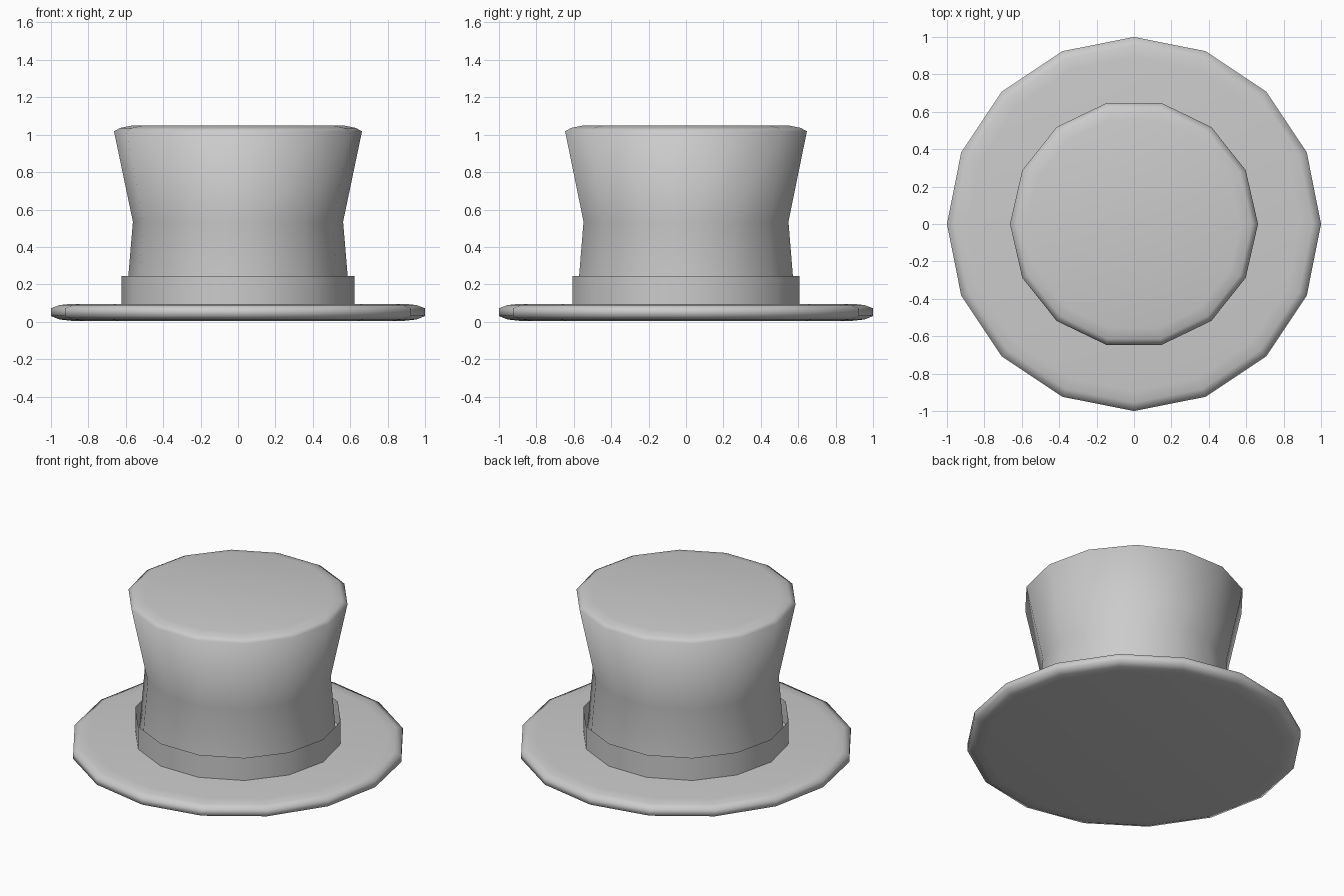
import bpy
import bmesh
import math

if "Cube" in bpy.data.objects:
    bpy.data.objects.remove(bpy.data.objects["Cube"])

felt = bpy.data.materials.new("grey_felt")
felt.diffuse_color = (0.6, 0.6, 0.6, 1)
felt.use_nodes = True
felt.node_tree.nodes["Principled BSDF"].inputs["Base Color"].default_value = felt.diffuse_color


def lathe(name, profile, sides, cap_bottom=False, cap_top=False):
    """Revolve (radius, z) points, bottom to top, around the z axis."""
    bm = bmesh.new()
    rings = []
    for r, z in profile:
        rings.append([bm.verts.new((r * math.cos(2 * math.pi * i / sides),
                                    r * math.sin(2 * math.pi * i / sides), z))
                      for i in range(sides)])
    for low, high in zip(rings, rings[1:]):
        for i in range(sides):
            j = (i + 1) % sides
            bm.faces.new((low[i], low[j], high[j], high[i]))
    if cap_bottom:
        bm.faces.new(rings[0][::-1])
    if cap_top:
        bm.faces.new(rings[-1])
    for f in bm.faces:
        f.smooth = True
    mesh = bpy.data.meshes.new(name)
    bm.to_mesh(mesh)
    bm.free()
    mesh.materials.append(felt)
    obj = bpy.data.objects.new(name, mesh)
    bpy.context.collection.objects.link(obj)
    return obj


# Brim: flat disc with a rounded rim
lathe("brim", [(0.89, 0.005), (0.955, 0.012), (1.0, 0.03), (1.0, 0.072),
               (0.955, 0.089), (0.89, 0.096)], 16, True, True)

# Crown: pinched waist, flared top with a softened edge
lathe("crown", [(0.60, 0.08), (0.562, 0.535), (0.663, 1.018),
                (0.63, 1.036), (0.57, 1.048)], 14, False, True)

# Hat band: thin open ring standing clear of the crown
lathe("hat_band", [(0.622, 0.09), (0.622, 0.245)], 14)
